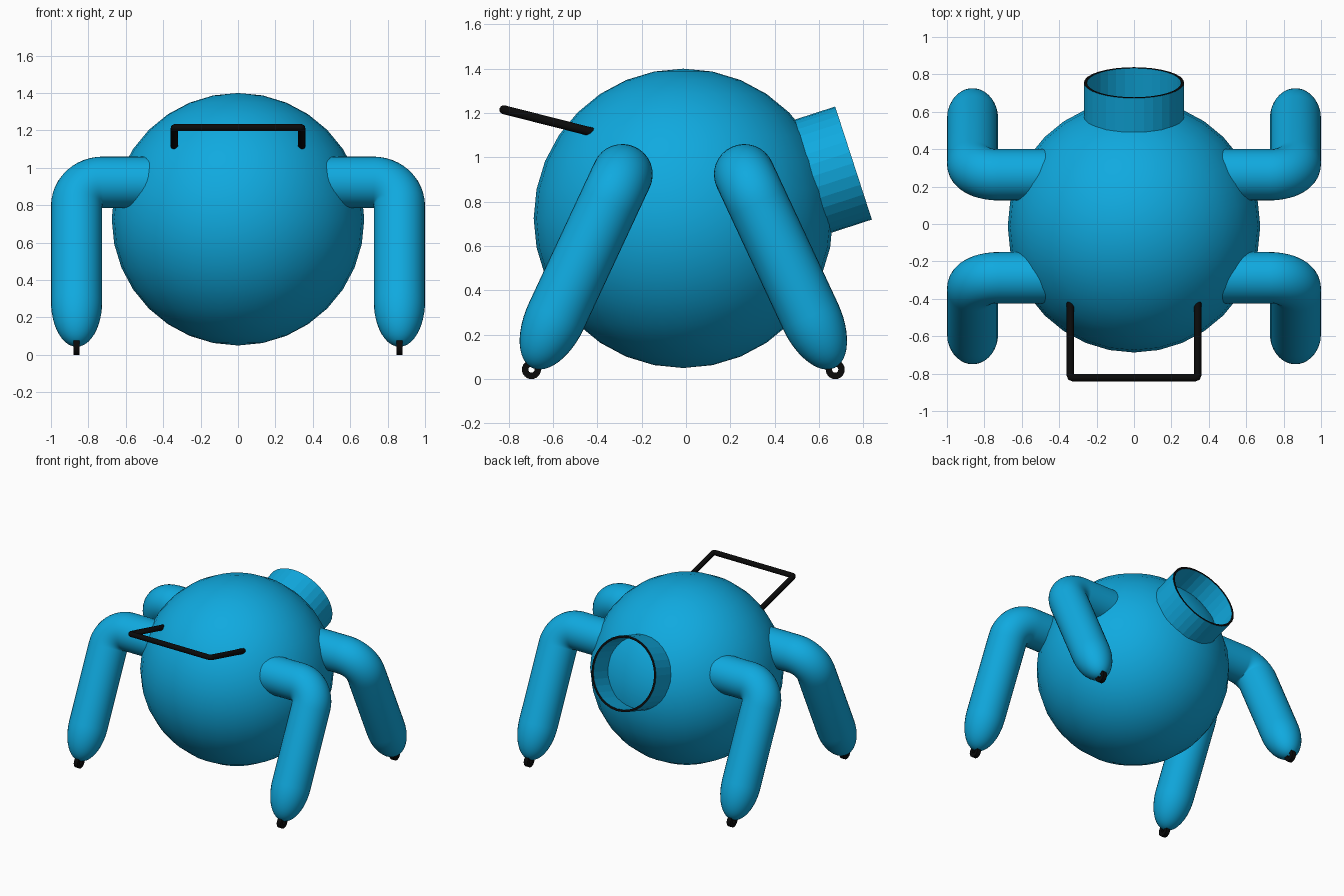
import bpy, bmesh, math
from mathutils import Vector, Matrix

if "Cube" in bpy.data.objects:
    bpy.data.objects.remove(bpy.data.objects["Cube"])

YC = -0.012                       # body centre in y
BODY = Vector((0, YC, 0.725))
R_BODY, R_LEG = 0.675, 0.137


def material(name, rgb):
    m = bpy.data.materials.new(name)
    m.diffuse_color = (*rgb, 1)
    m.use_nodes = True
    m.node_tree.nodes["Principled BSDF"].inputs["Base Color"].default_value = m.diffuse_color
    return m


BLUE = material("bright blue", (0.005, 0.40, 0.74))
BLACK = material("black", (0.003, 0.003, 0.003))


def add_object(name, bm, mats, smooth_angle=None):
    bmesh.ops.recalc_face_normals(bm, faces=bm.faces)
    mesh = bpy.data.meshes.new(name)
    bm.to_mesh(mesh)
    bm.free()
    for m in mats:
        mesh.materials.append(m)
    ob = bpy.data.objects.new(name, mesh)
    bpy.context.collection.objects.link(ob)
    if smooth_angle is not None:
        bpy.ops.object.select_all(action='DESELECT')
        ob.select_set(True)
        bpy.context.view_layer.objects.active = ob
        bpy.ops.object.shade_smooth_by_angle(angle=math.radians(smooth_angle))
    return ob


def loft(bm, rings, close=False):
    """Bridge consecutive vertex rings with quads."""
    pairs = list(zip(rings, rings[1:])) + ([(rings[-1], rings[0])] if close else [])
    faces = []
    for a, b in pairs:
        n = len(a)
        faces.append([bm.faces.new((a[i], a[(i + 1) % n], b[(i + 1) % n], b[i]))
                      for i in range(n)])
    return faces


def circle(bm, centre, u, v, r, n):
    return [bm.verts.new(centre + r * (u * math.cos(2 * math.pi * i / n)
                                       + v * math.sin(2 * math.pi * i / n)))
            for i in range(n)]


def hollow_tube(name, start, axis, length, outer, inner, n, mats, rim_index=0, smooth=None):
    """Open tube with wall thickness; the end rim may take its own colour."""
    u = Vector((1, 0, 0)) if abs(axis.x) < 0.5 else Vector((0, 1, 0))
    v = axis.cross(u).normalized()
    bm = bmesh.new()
    end = start + axis * length
    rings = [circle(bm, c, u, v, r, n)
             for c, r in ((start, outer), (end, outer), (end, inner), (start, inner))]
    for f in loft(bm, rings, close=True)[1]:
        f.material_index = rim_index
    return add_object(name, bm, mats, smooth)


# Round body
bm = bmesh.new()
bmesh.ops.create_uvsphere(bm, u_segments=32, v_segments=16, radius=R_BODY,
                          matrix=Matrix.Translation(BODY))
add_object("round_body", bm, [BLUE], 60)

# Open neck at the back, with a black rim
tilt = math.radians(18)
axis = Vector((0, math.cos(tilt), math.sin(tilt)))
hollow_tube("back_neck", BODY + axis * 0.55, axis, 0.257, 0.268, 0.252, 32,
            [BLUE, BLACK], rim_index=1)


# Legs: horizontal arm, tight elbow, slanted shin, long rounded tip
def build_leg(name, sx, sy):
    a = math.radians(25)
    out = Vector((sx, 0, 0))
    down = Vector((0, sy * math.sin(a), -math.cos(a)))
    normal = out.cross(down)
    elbow = Vector((sx * 0.863, YC + sy * 0.275, 0.923))
    rb, shin, tip = 0.14, 0.705, 0.258
    path = [(elbow - out * 0.5, out, R_LEG)]
    pivot = elbow - out * rb + down * rb
    for i in range(13):
        t = math.pi / 2 * i / 12
        path.append((pivot + rb * (out * math.sin(t) - down * math.cos(t)),
                     out * math.cos(t) + down * math.sin(t), R_LEG))
    for i in range(12):
        t = math.pi / 2 * i / 12
        path.append((elbow + down * (shin + tip * math.sin(t)), down, R_LEG * math.cos(t)))
    bm = bmesh.new()
    rings = [circle(bm, p, normal, d.cross(normal), r, 32) for p, d, r in path]
    loft(bm, rings)
    bm.faces.new(rings[0])
    apex = bm.verts.new(elbow + down * (shin + tip))
    last = rings[-1]
    for i in range(32):
        bm.faces.new((last[i], last[(i + 1) % 32], apex))
    add_object(name, bm, [BLUE], 45)
    # Small black ring under the tip
    foot = Vector((sx * 0.863 - 0.016, YC + sy * 0.685, 0.043))
    hollow_tube(name + "_foot_ring", foot, Vector((1, 0, 0)), 0.032, 0.043, 0.014, 24,
                [BLACK], smooth=40)


for fb, sy in (("front", -1), ("back", 1)):
    for lr, sx in (("left", -1), ("right", 1)):
        build_leg(f"{fb}_{lr}_leg", sx, sy)

# Wire handle at the front: U-shaped rod with slightly eased corners
c = 0.012
half = [(0.34, -0.42, 1.113), (0.34, -0.822 + c, 1.212),
        (0.34 - c * 0.3, -0.822 + c * 0.3, 1.2142), (0.34 - c, -0.822, 1.215)]
points = half + [(-x, y, z) for x, y, z in reversed(half)]
curve = bpy.data.curves.new("front_handle", 'CURVE')
curve.dimensions = '3D'
curve.bevel_depth = 0.02
curve.bevel_resolution = 4
curve.use_fill_caps = True
spline = curve.splines.new('POLY')
spline.points.add(len(points) - 1)
for p, co in zip(spline.points, points):
    p.co = (*co, 1)
curve.materials.append(BLACK)
bpy.context.collection.objects.link(bpy.data.objects.new("front_handle", curve))
